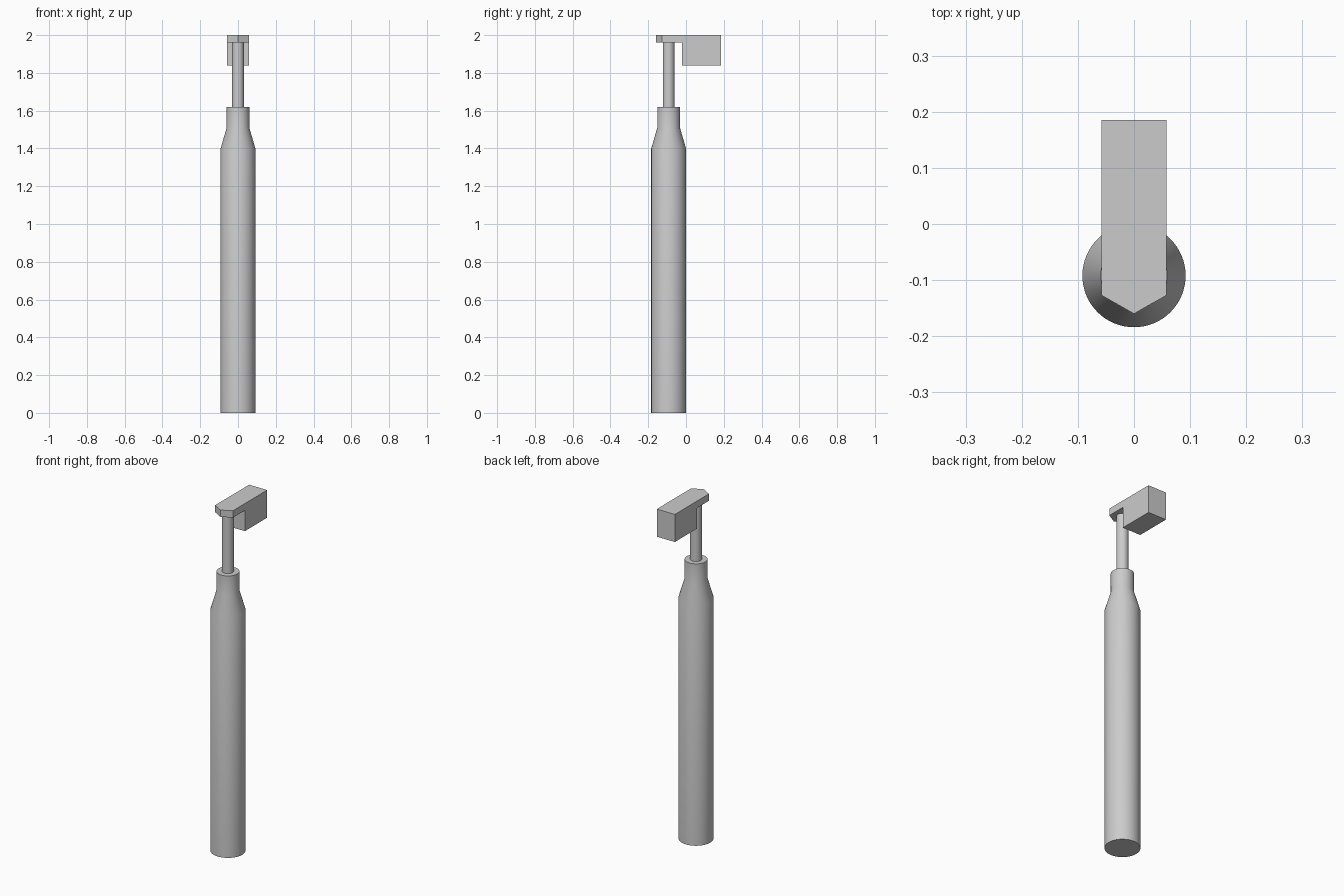
import bpy
import bmesh
import math

cube = bpy.data.objects.get("Cube")
if cube:
    bpy.data.objects.remove(cube, do_unlink=True)

AXIS_Y = -0.092
SIDES = 64

grey = bpy.data.materials.new("light_grey")
grey.use_nodes = True
grey.diffuse_color = (0.6, 0.6, 0.6, 1)
grey.node_tree.nodes["Principled BSDF"].inputs["Base Color"].default_value = grey.diffuse_color


def add_object(name, bm):
    bmesh.ops.recalc_face_normals(bm, faces=bm.faces)
    mesh = bpy.data.meshes.new(name)
    bm.to_mesh(mesh)
    bm.free()
    mesh.materials.append(grey)
    obj = bpy.data.objects.new(name, mesh)
    bpy.context.collection.objects.link(obj)
    return obj


def turned(name, profile):
    """Capped round part from (radius, height) pairs."""
    bm = bmesh.new()
    rings = []
    for radius, z in profile:
        rings.append([bm.verts.new((radius * math.cos(a), AXIS_Y + radius * math.sin(a), z))
                      for a in (math.tau * i / SIDES for i in range(SIDES))])
    for low, high in zip(rings, rings[1:]):
        for i in range(SIDES):
            j = (i + 1) % SIDES
            bm.faces.new((low[i], low[j], high[j], high[i]))
    bm.faces.new(rings[0])
    bm.faces.new(rings[-1])
    obj = add_object(name, bm)
    bpy.ops.object.select_all(action="DESELECT")
    obj.select_set(True)
    bpy.context.view_layer.objects.active = obj
    bpy.ops.object.shade_smooth_by_angle(angle=math.radians(30))
    return obj


# Handle with tapered shoulder and neck, then the thin rod
turned("handle", [(0.092, 0), (0.092, 1.4), (0.06, 1.51), (0.06, 1.62)])
turned("rod", [(0.031, 1.62), (0.031, 1.96)])

# Head: pointed slab whose rear part drops into a deep block
HALF, TOP, SLAB_BOTTOM, BLOCK_BOTTOM = 0.058, 2.0, 1.96, 1.84
TIP, SHOULDER, STEP, BACK = -0.16, -0.127, -0.02, 0.185


def prism(bm, outline, low, high):
    base = bm.faces.new([bm.verts.new((x, y, low)) for x, y in outline])
    made = bmesh.ops.extrude_face_region(bm, geom=[base])["geom"]
    bmesh.ops.translate(bm, vec=(0, 0, high - low),
                        verts=[v for v in made if isinstance(v, bmesh.types.BMVert)])


bm = bmesh.new()
prism(bm, [(-HALF, STEP), (-HALF, SHOULDER), (0, TIP), (HALF, SHOULDER), (HALF, STEP)],
      SLAB_BOTTOM, TOP)
add_object("head_tip", bm)
bm = bmesh.new()
prism(bm, [(-HALF, BACK), (-HALF, STEP), (HALF, STEP), (HALF, BACK)], BLOCK_BOTTOM, TOP)
add_object("head_block", bm)
